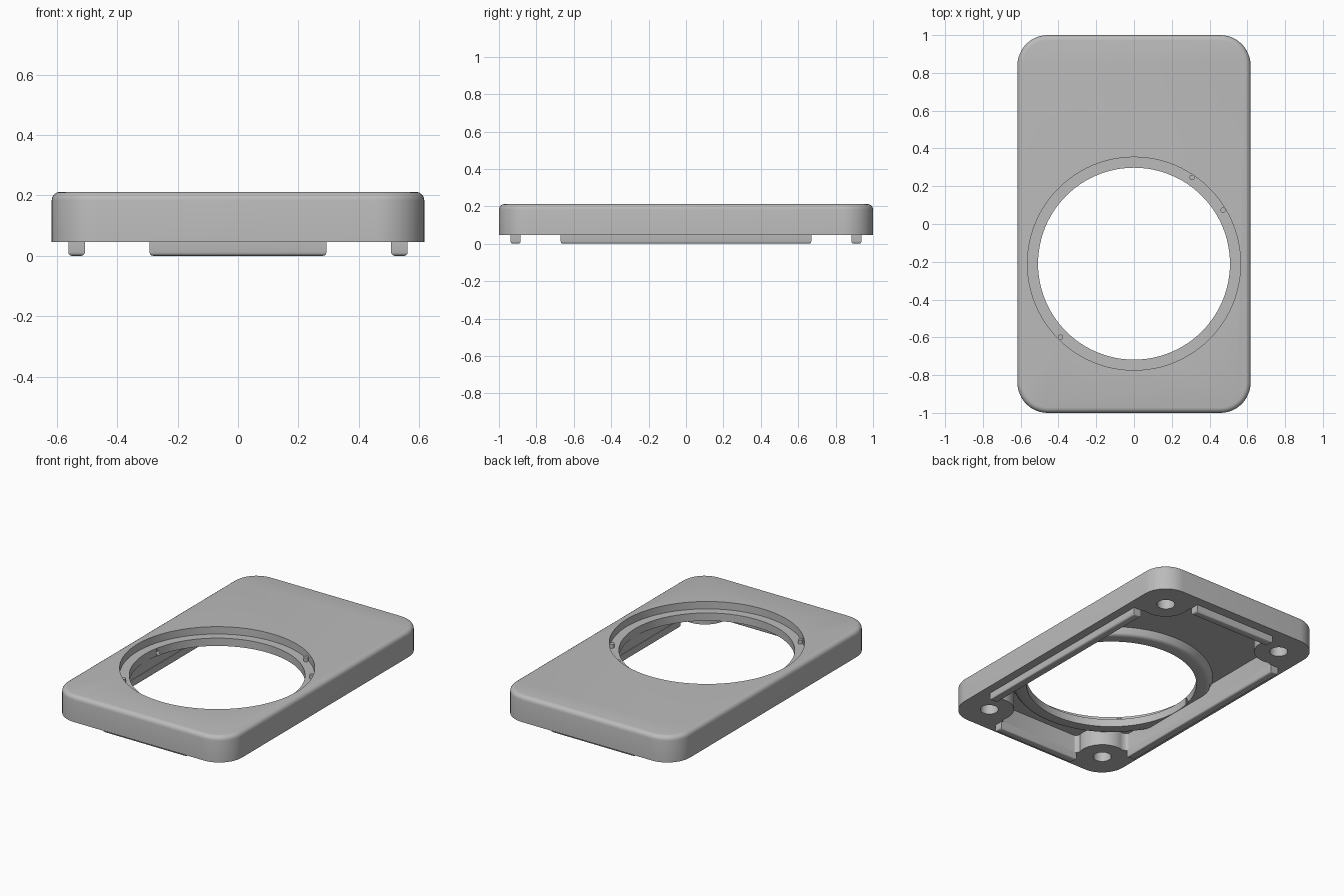
import bpy, bmesh
from math import sin, cos, pi, radians
from mathutils import Vector

cube = bpy.data.objects.get("Cube")
if cube:
    bpy.data.objects.remove(cube, do_unlink=True)

grey = bpy.data.materials.new("plain grey")
grey.use_nodes = True
grey.diffuse_color = (0.5, 0.5, 0.5, 1)
grey.node_tree.nodes["Principled BSDF"].inputs["Base Color"].default_value = (0.5, 0.5, 0.5, 1)

HOLE_Y = -0.21
TOP, RIM = 0.212, 0.046
BOSS_X, BOSS_Y = 0.44, 0.82


def arc(cx, cy, r, a0, a1, n=12):
    return [(cx + r * cos(radians(a0 + (a1 - a0) * i / n)),
             cy + r * sin(radians(a0 + (a1 - a0) * i / n))) for i in range(n + 1)]


def mirror_quadrant(quad):
    """Close an outline from its +x +y quarter, running from +x side to +y side."""
    left = [(-x, y) for x, y in reversed(quad)]
    half = quad + left
    return half + [(-x, -y) for x, y in half]


def prism(name, outline, z0, z1, bevel_z=None, bevel=0.0, segments=4):
    bm = bmesh.new()
    base = bm.faces.new([bm.verts.new((x, y, z0)) for x, y in outline])
    up = bmesh.ops.extrude_face_region(bm, geom=[base])["geom"]
    bmesh.ops.translate(bm, vec=(0, 0, z1 - z0),
                        verts=[v for v in up if isinstance(v, bmesh.types.BMVert)])
    bmesh.ops.recalc_face_normals(bm, faces=bm.faces)
    if bevel:
        rim = [e for e in bm.edges if all(abs(v.co.z - bevel_z) < 1e-5 for v in e.verts)]
        bmesh.ops.bevel(bm, geom=rim, offset=bevel, segments=segments,
                        profile=0.5, affect='EDGES')
    return finish(name, bm)


def finish(name, bm):
    mesh = bpy.data.meshes.new(name)
    bm.to_mesh(mesh)
    bm.free()
    mesh.materials.append(grey)
    obj = bpy.data.objects.new(name, mesh)
    bpy.context.collection.objects.link(obj)
    return obj


def disc(name, x, y, r, z0, z1, n=96):
    return prism(name, arc(x, y, r, 0, 360, n)[:-1], z0, z1)


def lathe(name, profile, y, n=96):
    bm = bmesh.new()
    verts = [bm.verts.new((r, 0, z)) for r, z in profile]
    edges = [bm.edges.new(p) for p in zip(verts, verts[1:])]
    bmesh.ops.spin(bm, geom=verts + edges, cent=(0, 0, 0), axis=(0, 0, 1),
                   angle=2 * pi, steps=n)
    bmesh.ops.remove_doubles(bm, verts=bm.verts, dist=1e-5)
    bmesh.ops.recalc_face_normals(bm, faces=bm.faces)
    bmesh.ops.translate(bm, verts=bm.verts, vec=(0, y, 0))
    return finish(name, bm)


def combine(target, tool, operation):
    mod = target.modifiers.new("combine", 'BOOLEAN')
    mod.operation, mod.solver, mod.object = operation, 'EXACT', tool
    bpy.context.view_layer.objects.active = target
    bpy.ops.object.modifier_apply(modifier=mod.name)
    bpy.data.objects.remove(tool, do_unlink=True)


def smooth(obj):
    bpy.ops.object.select_all(action='DESELECT')
    obj.select_set(True)
    bpy.context.view_layer.objects.active = obj
    bpy.ops.object.shade_smooth_by_angle(angle=radians(35))


# Outer body with rounded corners and a softened top edge
r = 0.16
cover = prism("cover_shell", mirror_quadrant(arc(0.617 - r, 1 - r, r, 0, 90)),
              RIM, TOP, TOP, 0.028)

# Underside cavity, its corners notched around the screw bosses
notch = ([(0.51, 0.652)] + arc(0.488, 0.652, 0.022, 20, 80, 4)
         + arc(BOSS_X, BOSS_Y, 0.147, 285, 165, 16)
         + arc(0.272, 0.863, 0.022, 10, 70, 4) + [(0.272, 0.885)])
combine(cover, prism("cavity_cutter", mirror_quadrant(notch), -0.1, 0.162), 'DIFFERENCE')

# Thickened collar under the round opening
collar = [(0, 0.115), (0.565, 0.115), (0.58, 0.119), (0.59, 0.13),
          (0.594, 0.146), (0.604, 0.158), (0.607, 0.175), (0, 0.175)]
combine(cover, lathe("collar", collar, HOLE_Y), 'UNION')

# Round opening and the stepped seat around it
combine(cover, disc("opening_cutter", 0, HOLE_Y, 0.508, -0.2, 0.4), 'DIFFERENCE')
combine(cover, disc("seat_cutter", 0, HOLE_Y, 0.564, 0.165, 0.4), 'DIFFERENCE')

# Blind screw holes in the four bosses
for sx in (-1, 1):
    for sy in (-1, 1):
        combine(cover, disc("screw_cutter", sx * BOSS_X, sy * BOSS_Y, 0.054,
                            -0.1, 0.15, 32), 'DIFFERENCE')
smooth(cover)


# Locating lips below the rim, flush with the cavity walls
def lip(name, x0, x1, y0, y1):
    corners = [(x0, y0), (x1, y0), (x1, y1), (x0, y1)]
    smooth(prism(name, corners, 0.0, RIM + 0.004, 0.0, 0.012, 3))


for side, s in (("left", 1), ("right", -1)):
    lip(side + "_lip", *sorted((s * 0.507, s * 0.562)), -0.67, 0.67)
for side, s in (("back", 1), ("front", -1)):
    lip(side + "_lip", -0.293, 0.293, *sorted((s * 0.884, s * 0.938)))

# Small locating pins standing on the seat
for i, angle in enumerate((56, 31, 225)):
    p = Vector((cos(radians(angle)), sin(radians(angle)))) * 0.55
    smooth(disc("seat_pin_%d" % (i + 1), p.x, p.y + HOLE_Y, 0.014, 0.16, 0.19, 20))
